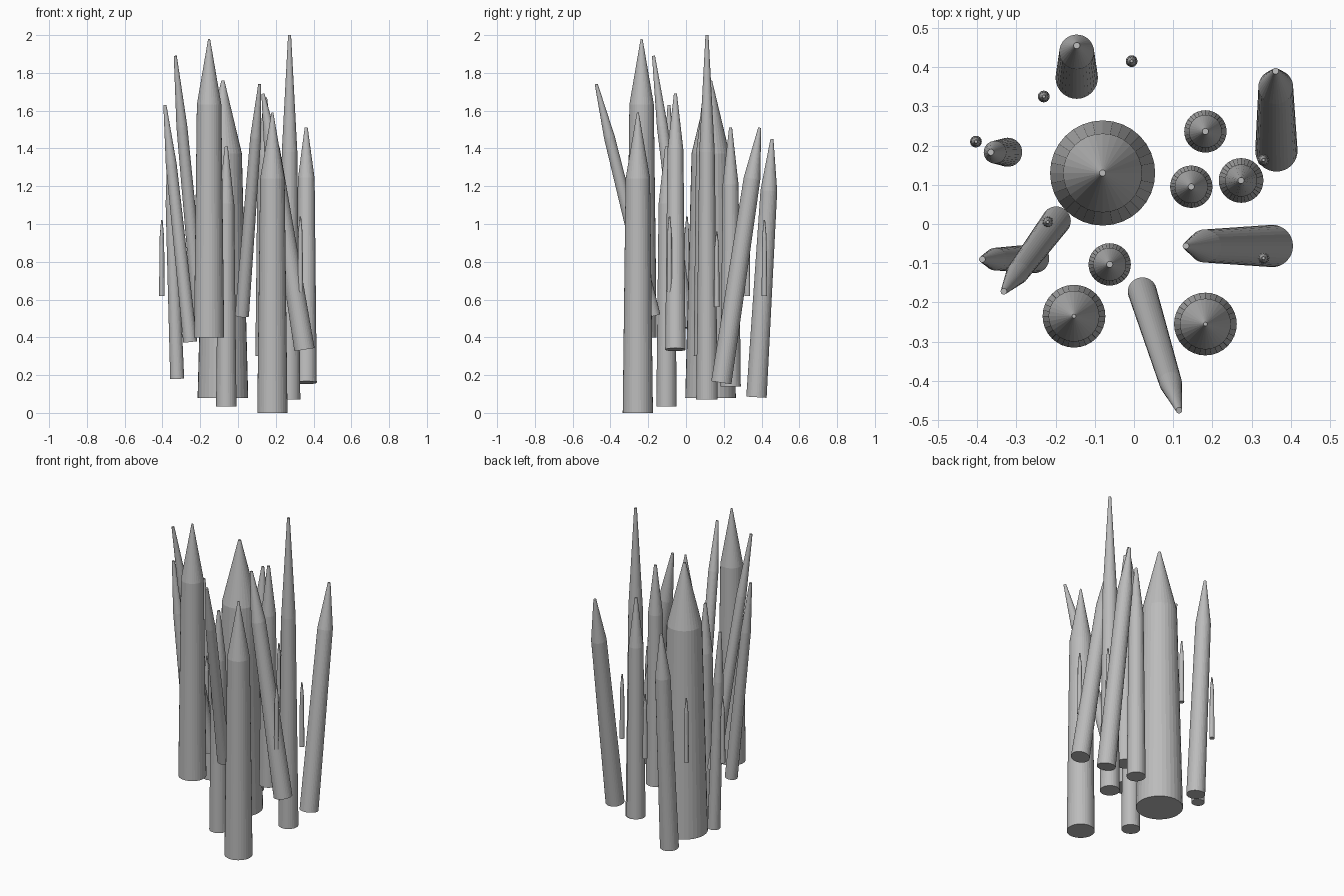
import bpy
import bmesh
from math import cos, sin, tau
from mathutils import Vector

cube = bpy.data.objects.get("Cube")
if cube:
    bpy.data.objects.remove(cube)

grey = bpy.data.materials.new("stone_grey")
grey.use_nodes = True
colour = (0.5, 0.5, 0.5, 1)
grey.diffuse_color = colour
grey.node_tree.nodes["Principled BSDF"].inputs["Base Color"].default_value = colour


def spike(name, base, tip, radius, shoulder=0.78, taper=0.78, point=0.008, sides=32):
    """Tapered shaft with a long pointed cap, running from base to tip."""
    base, tip = Vector(base), Vector(tip)
    axis = tip - base
    turn = Vector((0, 0, 1)).rotation_difference(axis)
    bm = bmesh.new()
    rings = []
    for along, r in ((0, radius), (shoulder, radius * taper), (1, point)):
        centre = Vector((0, 0, along * axis.length))
        rings.append([bm.verts.new(centre + Vector((r * cos(tau * i / sides), r * sin(tau * i / sides), 0)))
                      for i in range(sides)])
    for low, high in zip(rings, rings[1:]):
        for i in range(sides):
            j = (i + 1) % sides
            bm.faces.new((low[i], low[j], high[j], high[i]))
    bm.faces.new(rings[0][::-1])
    bm.faces.new(rings[-1])
    mesh = bpy.data.meshes.new(name)
    bm.to_mesh(mesh)
    bm.free()
    mesh.materials.append(grey)
    obj = bpy.data.objects.new(name, mesh)
    obj.location = base
    obj.rotation_mode = 'QUATERNION'
    obj.rotation_quaternion = turn
    bpy.context.collection.objects.link(obj)


def upright(name, x, y, low, high, radius, **shape):
    spike(name, (x, y, low), (x, y, high), radius, **shape)


# Upright spikes
upright("main_spike", -0.08, 0.13, 0.08, 1.76, 0.134, shoulder=0.77, taper=0.75)
upright("front_right_spike", -0.153, -0.235, 0.4, 1.98, 0.08, taper=0.81, point=0.005)
upright("front_left_spike", 0.182, -0.255, 0, 1.59, 0.08, taper=0.81, point=0.005)
upright("inner_front_spike", -0.062, -0.103, 0.035, 1.41, 0.054)
upright("back_left_spike", 0.182, 0.236, 0.14, 1.51, 0.054)
upright("inner_left_spike", 0.146, 0.095, 0.3, 1.67, 0.054)
upright("tall_left_spike", 0.273, 0.111, 0.07, 2.0, 0.057, shoulder=0.68, taper=0.72)

# Thick leaning spikes
spike("back_leaning_spike", (-0.146, 0.373, 0.083), (-0.146, 0.455, 1.45), 0.054, shoulder=0.8, taper=0.82)
spike("left_back_leaning_spike", (0.363, 0.187, 0.16), (0.361, 0.39, 1.51), 0.054, shoulder=0.8, taper=0.82)
spike("left_inward_spike", (0.352, -0.056, 0.335), (0.132, -0.056, 1.69), 0.054)

# Thin leaning spikes
spike("right_back_thin_spike", (-0.322, 0.183, 0.18), (-0.365, 0.183, 1.42), 0.037, shoulder=0.75)
spike("right_thin_spike", (-0.253, -0.088, 0.375), (-0.387, -0.09, 1.63), 0.037, shoulder=0.75)
spike("right_front_thin_spike", (-0.198, 0.008, 0.45), (-0.332, -0.172, 1.89), 0.037, shoulder=0.74)
spike("front_thin_spike", (0.021, -0.172, 0.515), (0.115, -0.475, 1.74), 0.037, shoulder=0.77)

# Small floating shards
shards = [(-0.006, 0.415, 0.62), (-0.23, 0.325, 0.62), (-0.403, 0.21, 0.62),
          (-0.22, 0.005, 0.64), (0.33, 0.163, 0.56), (0.33, -0.087, 0.64)]
for n, (x, y, low) in enumerate(shards, 1):
    upright(f"small_shard_{n}", x, y, low, low + 0.4, 0.015, point=0.004, sides=16)
